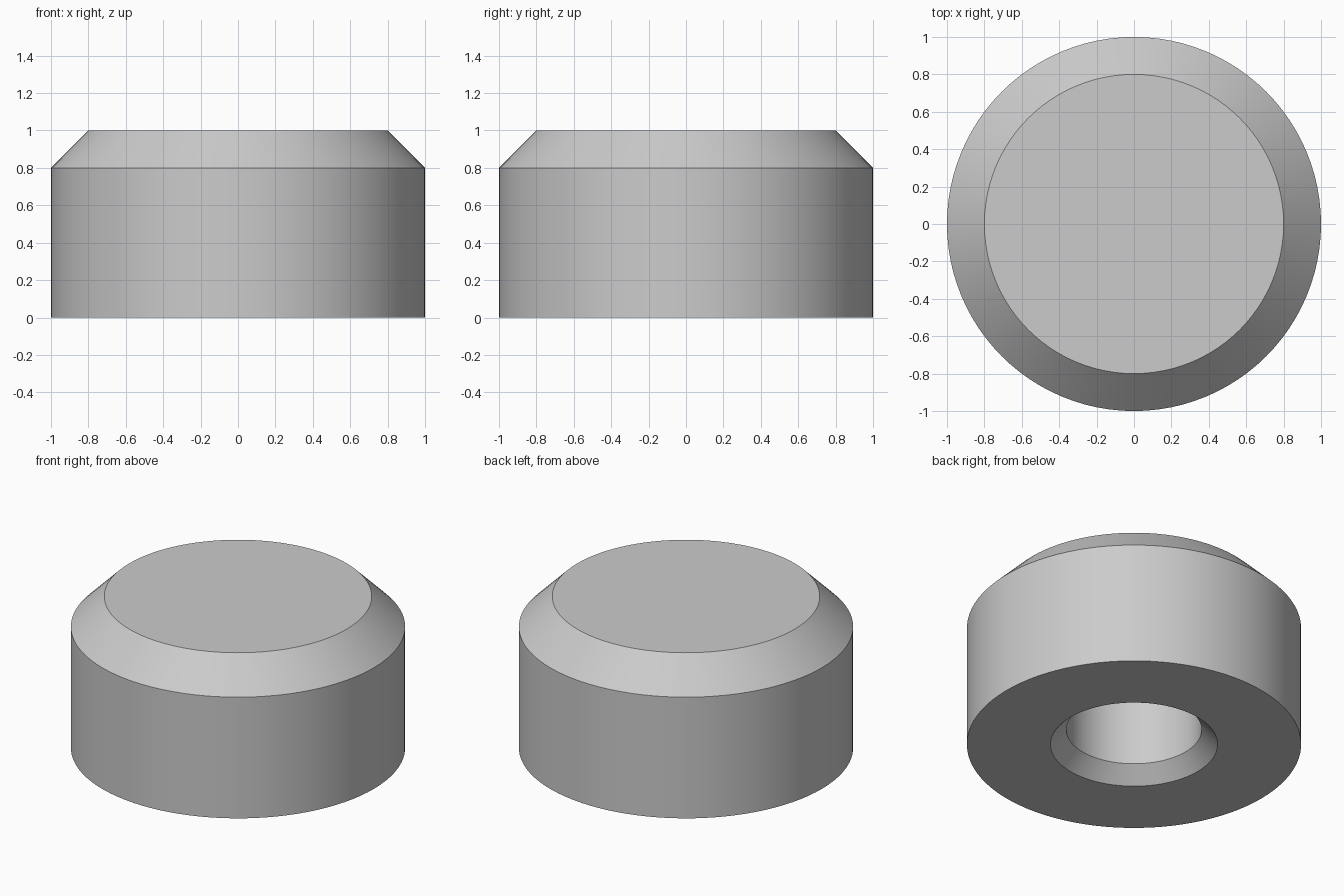
import bpy
import bmesh
import math

cube = bpy.data.objects.get("Cube")
if cube:
    bpy.data.objects.remove(cube, do_unlink=True)

SEGMENTS = 96

# One plain grey for the whole part
grey = bpy.data.materials.new("plain_grey")
grey.use_nodes = True
colour = (0.6, 0.6, 0.6, 1.0)
grey.diffuse_color = colour
grey.node_tree.nodes["Principled BSDF"].inputs["Base Color"].default_value = colour

# Section (radius, height): blind hole, its countersink, flat base, wall, chamfer
profile = [(0.405, 0.7), (0.405, 0.1), (0.5, 0), (1, 0), (1, 0.8), (0.8, 1)]


def add_ring(bm, radius, height):
    """Circle of vertices around the z axis."""
    step = 2 * math.pi / SEGMENTS
    return [bm.verts.new((radius * math.cos(i * step), radius * math.sin(i * step), height))
            for i in range(SEGMENTS)]


# Turned body
bm = bmesh.new()
rings = [add_ring(bm, r, z) for r, z in profile]
for low, high in zip(rings, rings[1:]):
    for i in range(SEGMENTS):
        j = (i + 1) % SEGMENTS
        bm.faces.new((low[i], low[j], high[j], high[i]))

# Hole floor and top face
bm.faces.new(rings[0])
bm.faces.new(rings[-1])
bmesh.ops.recalc_face_normals(bm, faces=bm.faces)

mesh = bpy.data.meshes.new("chamfered_cap")
bm.to_mesh(mesh)
bm.free()
mesh.materials.append(grey)
cap = bpy.data.objects.new("chamfered_cap", mesh)
bpy.context.collection.objects.link(cap)

# Smooth round surfaces, crisp edges
bpy.ops.object.select_all(action="DESELECT")
cap.select_set(True)
bpy.context.view_layer.objects.active = cap
bpy.ops.object.shade_smooth_by_angle(angle=math.radians(30))
